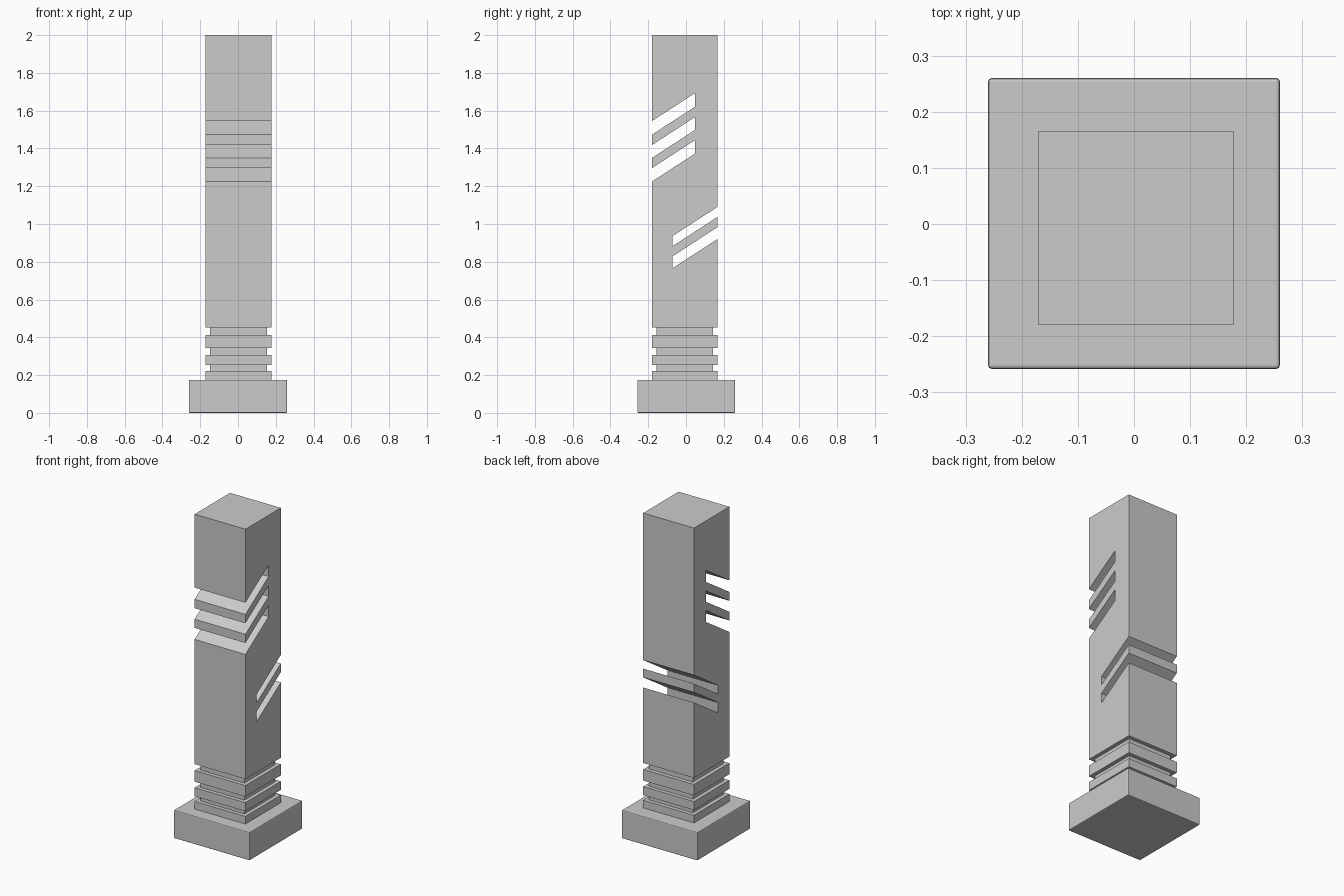
import bpy
import bmesh

cube = bpy.data.objects.get("Cube")
if cube:
    bpy.data.objects.remove(cube, do_unlink=True)

stone = bpy.data.materials.new("grey_stone")
stone.use_nodes = True
GREY = (0.6, 0.6, 0.6, 1)
stone.diffuse_color = GREY
stone.node_tree.nodes["Principled BSDF"].inputs["Base Color"].default_value = GREY

LEFT, RIGHT, FRONT, BACK = -0.171, 0.177, -0.18, 0.166
SLOPE = 0.65


def add_prism(name, outline, x0, x1):
    """Extrude a (y, z) outline from x0 to x1."""
    bm = bmesh.new()
    face = bm.faces.new([bm.verts.new((x0, y, z)) for y, z in outline])
    moved = bmesh.ops.extrude_face_region(bm, geom=[face])["geom"]
    bmesh.ops.translate(bm, vec=(x1 - x0, 0, 0),
                        verts=[v for v in moved if isinstance(v, bmesh.types.BMVert)])
    bmesh.ops.recalc_face_normals(bm, faces=bm.faces)
    mesh = bpy.data.meshes.new(name)
    bm.to_mesh(mesh)
    bm.free()
    mesh.materials.append(stone)
    obj = bpy.data.objects.new(name, mesh)
    bpy.context.collection.objects.link(obj)
    return obj


def add_block(name, z0, z1, inset=0.0):
    """Rectangular block sharing the shaft's footprint, grown or shrunk by inset."""
    f, b = FRONT + inset, BACK - inset
    return add_prism(name, [(f, z0), (b, z0), (b, z1), (f, z1)],
                     LEFT + inset, RIGHT - inset)


def slot(y_open, y_end, z_low, z_high):
    """Sloping slot outline, from its lower lip at the open side round to the upper lip."""
    rise = SLOPE * (y_end - y_open)
    return [(y_open, z_low), (y_end, z_low + rise),
            (y_end, z_high + rise), (y_open, z_high)]


# Plinth with softened edges
plinth = add_prism("plinth", [(-0.258, 0), (0.26, 0), (0.26, 0.175), (-0.258, 0.175)],
                   -0.26, 0.26)
bevel = plinth.modifiers.new("soft_edges", "BEVEL")
bevel.width = 0.006
bevel.segments = 2

# Stacked collars separated by recessed necks
add_block("collar_lower", 0.17, 0.222)
add_block("collar_middle", 0.254, 0.307)
add_block("collar_upper", 0.344, 0.413)
for label, z0, z1 in (("lower", 0.222, 0.254), ("middle", 0.307, 0.344),
                      ("upper", 0.413, 0.453)):
    add_block("neck_" + label, z0, z1, inset=0.024)

# Shaft: side outline with slots cut in from the back and the front
outline = [(FRONT, 0.453), (BACK, 0.453)]
for low, high in ((0.92, 0.983), (1.037, 1.09)):
    outline += slot(BACK, -0.071, low, high)
outline += [(BACK, 2.0), (FRONT, 2.0)]
for low, high in ((1.473, 1.545), (1.35, 1.418), (1.225, 1.296)):
    outline += reversed(slot(FRONT, 0.047, low, high))
add_prism("shaft", outline, LEFT, RIGHT)
